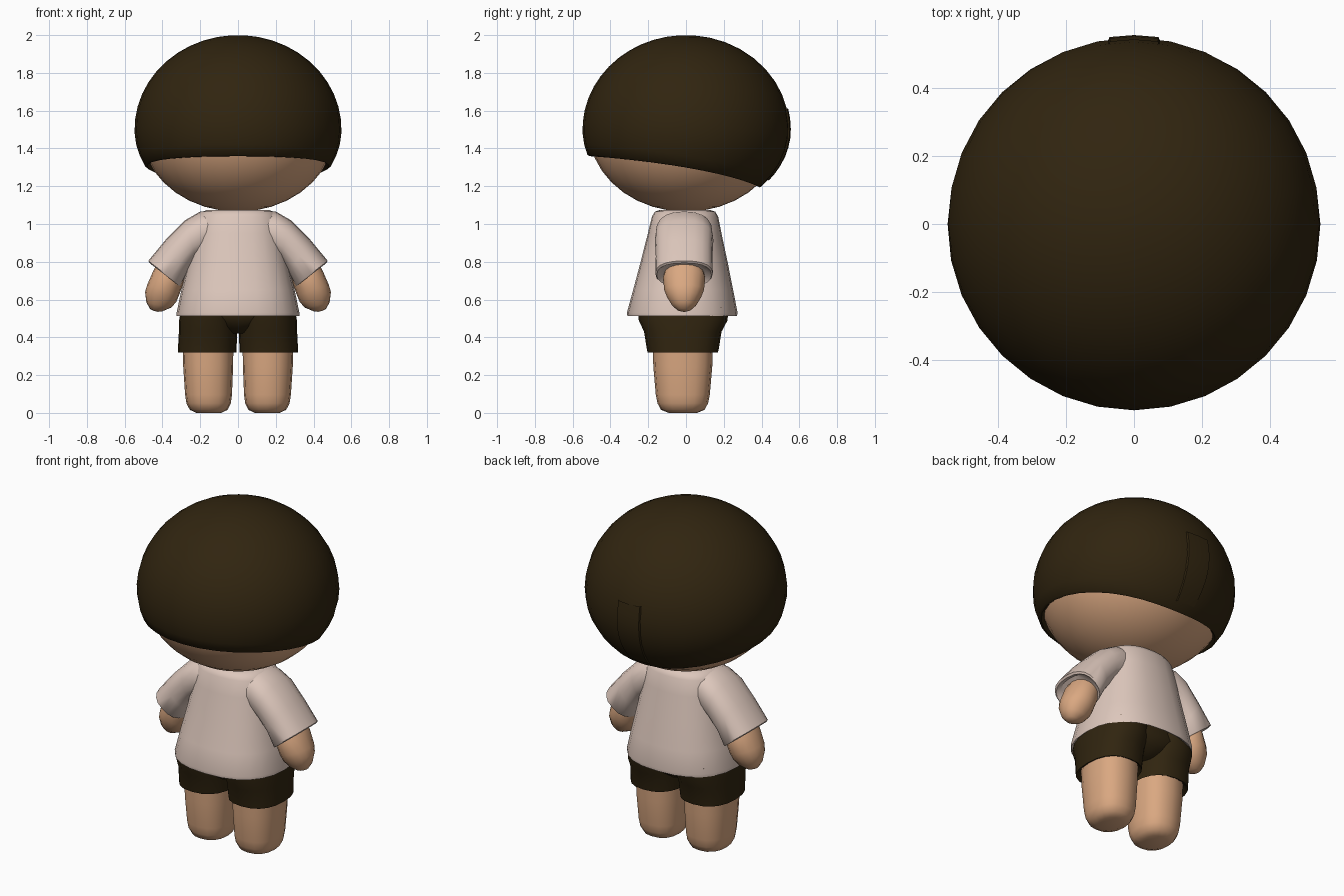
import bpy, bmesh
from math import sin, cos, acos, pi, copysign
from mathutils import Vector

if "Cube" in bpy.data.objects:
    bpy.data.objects.remove(bpy.data.objects["Cube"])


def material(name, rgb):
    m = bpy.data.materials.new(name)
    m.use_nodes = True
    m.diffuse_color = (*rgb, 1)
    bsdf = m.node_tree.nodes["Principled BSDF"]
    bsdf.inputs["Base Color"].default_value = (*rgb, 1)
    bsdf.inputs["Roughness"].default_value = 0.8
    return m


SKIN = material("warm skin", (0.70, 0.39, 0.22))
SHIRT = material("pale shirt", (0.72, 0.57, 0.50))
DARK = material("dark brown", (0.030, 0.018, 0.005))


def finish(name, bm, mat, mirror=False, angle=50):
    bmesh.ops.recalc_face_normals(bm, faces=bm.faces)
    mesh = bpy.data.meshes.new(name)
    bm.to_mesh(mesh)
    bm.free()
    mesh.materials.append(mat)
    ob = bpy.data.objects.new(name, mesh)
    bpy.context.collection.objects.link(ob)
    bpy.ops.object.select_all(action='DESELECT')
    ob.select_set(True)
    bpy.context.view_layer.objects.active = ob
    bpy.ops.object.shade_smooth_by_angle(angle=angle * pi / 180)
    if mirror:
        ob.modifiers.new("Mirror", 'MIRROR')
    return ob


def skin_rings(bm, rings, closed=True):
    """Bridge successive rows of points with quads."""
    rows = [[bm.verts.new(p) for p in ring] for ring in rings]
    n = len(rows[0])
    for a, b in zip(rows, rows[1:]):
        for i in range(n if closed else n - 1):
            j = (i + 1) % n
            bm.faces.new((a[i], a[j], b[j], b[i]))
    return rows


def loft(name, sections, mat, mirror=False, power=2.4, segs=20):
    """Each section: outer (x, z), inner (x, z), half depth, centre y."""
    rings = []
    for px, pz, qx, qz, depth, cy in sections:
        c = Vector(((px + qx) / 2, cy, (pz + qz) / 2))
        u = Vector(((px - qx) / 2, 0, (pz - qz) / 2))
        ring = []
        for i in range(segs):
            a = 2 * pi * i / segs
            s = copysign(abs(cos(a)) ** (2 / power), cos(a))
            t = copysign(abs(sin(a)) ** (2 / power), sin(a))
            ring.append(c + u * s + Vector((0, depth * t, 0)))
        rings.append(ring)
    bm = bmesh.new()
    rows = skin_rings(bm, rings)
    bm.faces.new(rows[0])
    bm.faces.new(rows[-1])
    return finish(name, bm, mat, mirror)


def upright(sections):
    """Centred horizontal sections: z, half width, half depth, centre y."""
    return [(x, z, -x, z, d, cy) for z, x, d, cy in sections]


# Head
bm = bmesh.new()
bmesh.ops.create_uvsphere(bm, u_segments=32, v_segments=18, radius=1)
for v in bm.verts:
    v.co = Vector((v.co.x * 0.515, v.co.y * 0.515, 1.5 + v.co.z * 0.435))
finish("head", bm, SKIN)


# Bowl haircut: rim dips towards the back
def hair_point(a, t, grow=0.0):
    s = sin(a)
    rim = 1.305 - 0.0825 * s - 0.0225 * s * s
    th = t * acos((rim - 1.5) / 0.44)
    r = (0.548 + grow) * sin(th)
    return Vector((r * cos(a), r * s, 1.5 + (0.5 if th < pi / 2 else 0.44) * cos(th)))


def hair_ring(t, scale=1.0, lift=0.0):
    ring = [hair_point(2 * pi * i / 32, t) for i in range(32)]
    return [Vector((p.x * scale, p.y * scale, p.z + lift)) for p in ring]


bm = bmesh.new()
rings = [hair_ring(0.03 + 0.97 * k / 14) for k in range(15)]
rings += [hair_ring(1, 0.975, -0.006), hair_ring(1, 0.9, 0.03)]
rows = skin_rings(bm, rings)
bm.faces.new(rows[0])
finish("hair", bm, DARK, angle=60)

# Raised lock at the back of the hair
bm = bmesh.new()
grid = []
for k in range(9):
    t = 0.58 + 0.38 * k / 8
    grid.append([hair_point(pi / 2 + d, t, g) for d, g in
                 ((-0.16, -0.02), (-0.13, 0.006), (0, 0.007), (0.13, 0.006), (0.16, -0.02))])
skin_rings(bm, grid, closed=False)
finish("back_lock", bm, DARK)

# Shirt body with a hollow hem
loft("shirt_body", upright([
    (0.57, 0.28, 0.24, -0.02), (0.525, 0.31, 0.27, -0.02), (0.512, 0.325, 0.29, -0.02),
    (0.53, 0.325, 0.293, -0.02), (0.65, 0.30, 0.265, -0.015), (0.80, 0.265, 0.23, -0.01),
    (0.95, 0.235, 0.195, -0.007), (1.04, 0.215, 0.175, -0.005), (1.065, 0.19, 0.16, -0.005),
    (1.075, 0.16, 0.13, -0.005)]), SHIRT, segs=24)

# Sleeves with hollow cuffs
loft("sleeve", [
    (0.12, 1.07, 0.12, 0.85, 0.14, -0.01), (0.20, 1.066, 0.18, 0.84, 0.15, -0.01),
    (0.28, 1.02, 0.22, 0.81, 0.155, -0.01), (0.38, 0.92, 0.27, 0.74, 0.15, -0.01),
    (0.475, 0.805, 0.302, 0.672, 0.152, -0.01), (0.468, 0.793, 0.306, 0.668, 0.145, -0.01),
    (0.445, 0.80, 0.31, 0.70, 0.12, -0.01)], SHIRT, mirror=True)

# Forearm ending in a rounded mitten
loft("arm", [
    (0.39, 0.84, 0.27, 0.75, 0.09, -0.01), (0.445, 0.76, 0.295, 0.67, 0.112, -0.01),
    (0.48, 0.68, 0.313, 0.62, 0.105, -0.01), (0.492, 0.64, 0.328, 0.585, 0.09, -0.01),
    (0.485, 0.585, 0.355, 0.557, 0.065, -0.01), (0.465, 0.55, 0.40, 0.538, 0.035, -0.01),
    (0.445, 0.54, 0.425, 0.535, 0.012, -0.01)], SKIN, mirror=True, power=2.1, segs=16)

# Shorts: hips and two legs with hollow cuffs
loft("shorts_hips", upright([
    (0.42, 0.05, 0.14, -0.015), (0.46, 0.16, 0.19, -0.015), (0.51, 0.285, 0.225, -0.015),
    (0.60, 0.27, 0.21, -0.015)]), DARK)
loft("shorts_leg", [
    (0.29, 0.36, 0.03, 0.36, 0.15, -0.017), (0.305, 0.325, 0.015, 0.325, 0.175, -0.017),
    (0.318, 0.32, 0.008, 0.32, 0.186, -0.017), (0.318, 0.335, 0.008, 0.335, 0.19, -0.017),
    (0.313, 0.43, 0.004, 0.43, 0.205, -0.017), (0.312, 0.49, 0.004, 0.49, 0.235, -0.015),
    (0.30, 0.56, 0.004, 0.56, 0.24, -0.015)], DARK, mirror=True)

# Legs with rounded feet
loft("leg", [
    (0.22, 0.004, 0.09, 0.004, 0.075, -0.017), (0.255, 0.02, 0.055, 0.02, 0.115, -0.017),
    (0.273, 0.055, 0.038, 0.055, 0.134, -0.017), (0.280, 0.10, 0.032, 0.10, 0.143, -0.017),
    (0.290, 0.25, 0.026, 0.25, 0.156, -0.017), (0.294, 0.38, 0.024, 0.38, 0.16, -0.017)],
    SKIN, mirror=True, segs=16)
bpy.data.objects["leg"].location.z = -0.004
